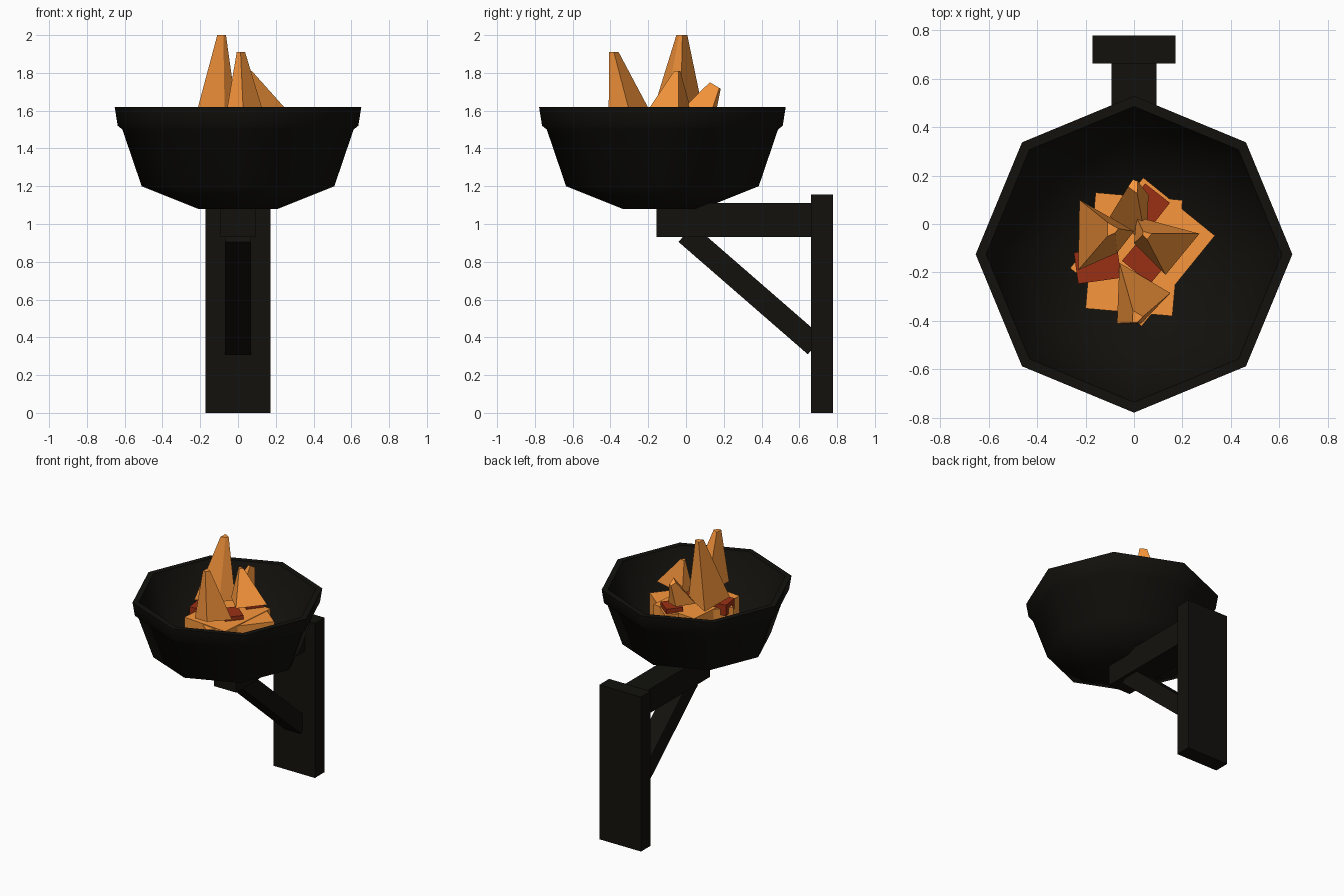
import bpy, bmesh
from math import radians, cos, sin, pi
from mathutils import Matrix, Vector

if "Cube" in bpy.data.objects:
    bpy.data.objects.remove(bpy.data.objects["Cube"])


def material(name, rgb):
    m = bpy.data.materials.new(name)
    m.diffuse_color = (*rgb, 1)
    m.use_nodes = True
    m.node_tree.nodes["Principled BSDF"].inputs["Base Color"].default_value = m.diffuse_color
    return m


IRON = material("dark_iron", (0.006, 0.0055, 0.004))
FLAME = material("flame_orange", (0.95, 0.31, 0.045))
EMBER = material("ember_red", (0.33, 0.03, 0.007))


def finish(name, bm, mat):
    bmesh.ops.recalc_face_normals(bm, faces=bm.faces)
    me = bpy.data.meshes.new(name)
    bm.to_mesh(me)
    bm.free()
    me.materials.append(mat)
    ob = bpy.data.objects.new(name, me)
    bpy.context.collection.objects.link(ob)
    return ob


def box(name, centre, size, mat, turn=0, tilt=0):
    bm = bmesh.new()
    m = (Matrix.Translation(centre) @ Matrix.Rotation(radians(turn), 4, 'Z')
         @ Matrix.Rotation(radians(tilt), 4, 'X') @ Matrix.Diagonal((*size, 1)))
    bmesh.ops.create_cube(bm, size=1, matrix=m)
    return finish(name, bm, mat)


def lathe(name, profile, centre, sides, mat):
    bm = bmesh.new()
    rings = [[bm.verts.new((centre[0] + r * cos(2 * pi * i / sides),
                            centre[1] + r * sin(2 * pi * i / sides), z))
              for i in range(sides)] for r, z in profile]
    for a, b in zip(rings, rings[1:]):
        for i in range(sides):
            j = (i + 1) % sides
            bm.faces.new((a[i], a[j], b[j], b[i]))
    bm.faces.new(rings[0])
    bm.faces.new(rings[-1])
    return finish(name, bm, mat)


def flame(name, base, z, tip, tip_scale=0.14, slope=0):
    # tapered shard: base outline shrunk to a small blunt tip
    bm = bmesh.new()
    mid = sum((Vector(p) for p in base), Vector((0, 0))) / len(base)
    low = [bm.verts.new((x, y, z)) for x, y in base]
    top = []
    for x, y in base:
        dx, dy = (x - mid.x) * tip_scale, (y - mid.y) * tip_scale
        top.append(bm.verts.new((tip[0] + dx, tip[1] + dy, tip[2] - dy * slope)))
    n = len(base)
    for i in range(n):
        j = (i + 1) % n
        bm.faces.new((low[i], low[j], top[j], top[i]))
    bm.faces.new(low)
    bm.faces.new(top)
    return finish(name, bm, FLAME)


# wall bracket
box("wall_plate", (0, 0.72, 0.578), (0.344, 0.115, 1.155), IRON)
box("support_arm", (0, 0.255, 1.02), (0.184, 0.82, 0.18), IRON)
box("diagonal_brace", (0, 0.342, 0.653), (0.14, 0.907, 0.12), IRON, tilt=-41)

# octagonal fire bowl with lip, deep hollow inside
bowl = lathe("fire_bowl", [(0.21, 1.08), (0.51, 1.20), (0.612, 1.50), (0.637, 1.52),
                           (0.653, 1.62), (0.61, 1.62), (0.475, 1.25), (0.2, 1.14)],
             (0, -0.125), 8, IRON)
bpy.context.view_layer.objects.active = bowl
bowl.select_set(True)
bpy.ops.object.shade_smooth_by_angle(angle=radians(50))

# bed of glowing coals
box("coal_slab_a", (0, -0.125, 1.345), (0.36, 0.48, 0.29), FLAME, turn=-5)
box("coal_slab_b", (0.035, -0.115, 1.34), (0.38, 0.48, 0.29), FLAME, turn=-39)
for i, (x, y, w, d, t) in enumerate([(-0.15, -0.17, 0.18, 0.13, 8),
                                     (0.05, -0.15, 0.15, 0.13, -40),
                                     (0.06, 0.08, 0.13, 0.12, -38)]):
    box(f"ember_{i + 1}", (x, y, 1.48), (w, d, 0.08), EMBER, turn=t)

# flame shards
flame("flame_tall", [(-0.225, 0.10), (-0.23, -0.19), (-0.07, -0.12), (0.0, -0.03)],
      1.55, (-0.09, -0.025, 2.0), 0.2)
flame("flame_front", [(-0.07, -0.41), (-0.06, -0.16), (0.15, -0.285), (0.03, -0.41)],
      1.54, (0.01, -0.388, 1.91), 0.2)
flame("flame_right", [(0.27, -0.04), (0.01, 0.03), (0.0, -0.08), (0.13, -0.21)],
      1.59, (0.05, -0.045, 1.81))
flame("flame_back", [(-0.10, 0.03), (-0.02, 0.15), (0.06, 0.12), (0.05, -0.08)],
      1.55, (0.0, 0.16, 1.73), 0.25, slope=0.6)
